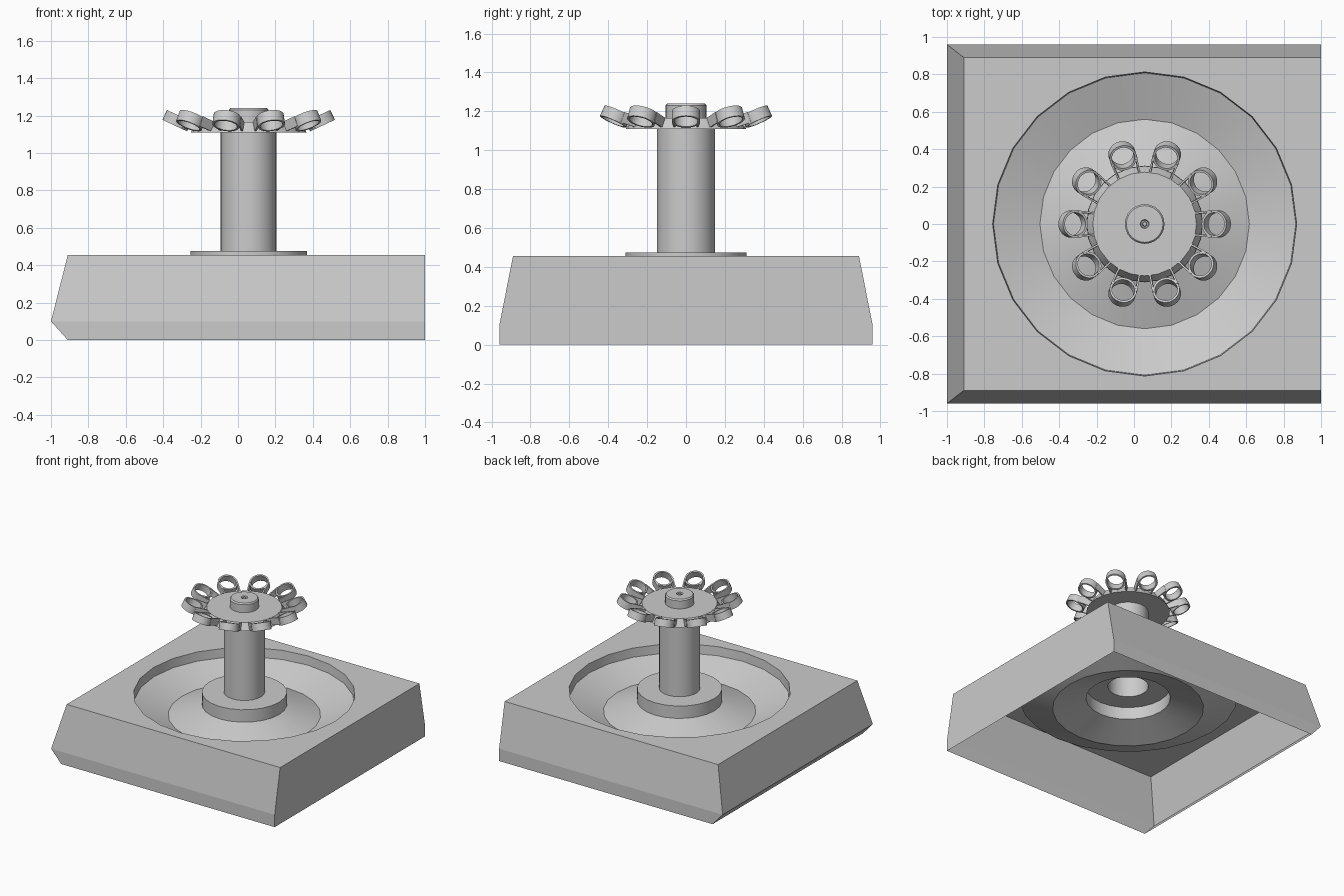
import bpy, bmesh
from math import sin, cos, pi, radians
from mathutils import Matrix, Vector

cube = bpy.data.objects.get("Cube")
if cube:
    bpy.data.objects.remove(cube)

GREY = (0.6, 0.6, 0.6, 1)
grey = bpy.data.materials.new("plain grey")
grey.use_nodes = True
grey.diffuse_color = GREY
grey.node_tree.nodes["Principled BSDF"].inputs["Base Color"].default_value = GREY

CX = 0.057          # shared axis of all round parts
SIDES = 24
AXIS = Matrix.Translation((CX, 0, 0))


def finish(bm, name, smooth=True):
    mesh = bpy.data.meshes.new(name)
    bm.to_mesh(mesh)
    bm.free()
    mesh.materials.append(grey)
    ob = bpy.data.objects.new(name, mesh)
    bpy.context.collection.objects.link(ob)
    if smooth:
        bpy.ops.object.select_all(action='DESELECT')
        ob.select_set(True)
        bpy.context.view_layer.objects.active = ob
        bpy.ops.object.shade_smooth_by_angle(angle=radians(30))
    return ob


def circle(bm, r, z, sides, matrix):
    return [bm.verts.new(matrix @ Vector((r * cos(2 * pi * i / sides), r * sin(2 * pi * i / sides), z)))
            for i in range(sides)]


def bridge(bm, a, b):
    n = len(a)
    for i in range(n):
        j = (i + 1) % n
        bm.faces.new((a[i], a[j], b[j], b[i]))


def lathe(bm, profile, matrix=AXIS, sides=SIDES, closed=False, cap=False):
    rings = [circle(bm, r, z, sides, matrix) for r, z in profile]
    for a, b in zip(rings, rings[1:]):
        bridge(bm, a, b)
    if closed:
        bridge(bm, rings[-1], rings[0])
    if cap:
        bm.faces.new(rings[-1])


# Base: open-bottomed shell, flat on its +x end, with a round opening on top
RIM, TOP = 0.813, 0.455
bm = bmesh.new()
levels = [(-0.91, 0.96, 0), (-1, 0.96, 0.1), (-0.91, 0.89, TOP)]
loops = [[bm.verts.new((x, y, z)) for x, y in ((left, -w), (1, -w), (1, w), (left, w))]
         for left, w, z in levels]
for low, high in zip(loops, loops[1:]):
    bridge(bm, low, high)
opening = circle(bm, RIM, TOP, SIDES, AXIS)
edges = [bm.edges.new((opening[i], opening[i - 1])) for i in range(SIDES)]
edges += [bm.edges.get((loops[-1][i], loops[-1][i - 1])) for i in range(4)]
bmesh.ops.triangle_fill(bm, edges=edges, use_beauty=True, normal=(0, 0, 1))
for f in bm.faces:
    f.normal_update()
    if all(v.co.z > TOP - 0.01 for v in f.verts) and f.normal.z < 0:
        f.normal_flip()
finish(bm, "base_shell", smooth=False)

# Basin: short wall, inward slope, rising floor and round pedestal
bm = bmesh.new()
lathe(bm, [(RIM, TOP), (0.808, 0.383), (0.56, 0.29), (0.312, 0.375), (0.312, 0.475), (0.15, 0.475)])
finish(bm, "basin")

# Hollow column
bm = bmesh.new()
lathe(bm, [(0.15, 0.475), (0.15, 1.11)])
finish(bm, "column")

# Top plate with hub and a small centre socket
bm = bmesh.new()
lathe(bm, [(0.15, 1.11), (0.31, 1.11), (0.277, 1.165), (0.106, 1.165), (0.106, 1.23),
           (0.098, 1.24), (0.024, 1.24), (0.02, 1.23), (0.014, 1.23), (0.01, 1.24)], cap=True)
finish(bm, "top_plate_and_hub")

# Ten tilted open rings, each held by two thin struts
for k in range(10):
    spin = AXIS @ Matrix.Rotation(k * pi / 5, 4, 'Z')
    tilt = spin @ Matrix.Translation((0.383, 0, 1.173)) @ Matrix.Rotation(radians(-25), 4, 'Y')
    bm = bmesh.new()
    lathe(bm, [(0.073, -0.029), (0.073, 0.029), (0.061, 0.029), (0.061, -0.029)], tilt, closed=True)
    finish(bm, f"holder_ring_{k + 1}")

    bm = bmesh.new()
    for side in (-1, 1):
        ends = []
        for r, y, low, high in ((0.275, 0.056, 1.112, 1.162), (0.375, 0.068, 1.143, 1.196)):
            ends.append([bm.verts.new(spin @ Vector((r + dr, side * (y + dy), z)))
                         for dr, dy, z in ((0, -0.005, low), (0, 0.005, low),
                                           (-0.02, 0.005, high), (-0.02, -0.005, high))])
        bridge(bm, *ends)
        for end in ends:
            bm.faces.new(end)
    bmesh.ops.recalc_face_normals(bm, faces=bm.faces)
    finish(bm, f"ring_struts_{k + 1}", smooth=False)
